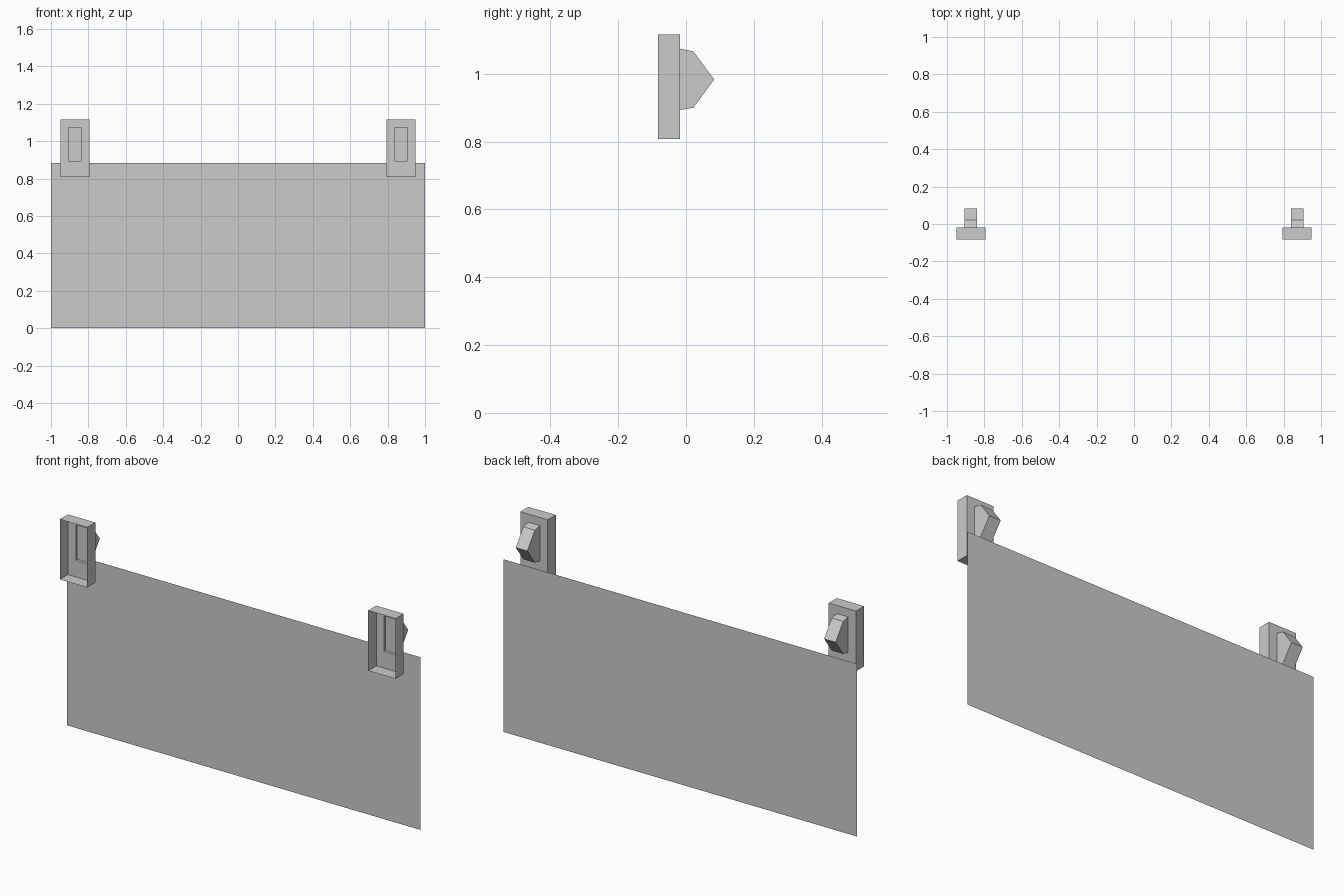
import bpy, bmesh

if "Cube" in bpy.data.objects:
    bpy.data.objects.remove(bpy.data.objects["Cube"])

CX = 0.8725                      # sideways position of each switch
FRONT, BACK = -0.083, -0.018     # depth range of the hollow cover plate


def finish(name, bm, x=0.0):
    mesh = bpy.data.meshes.new(name)
    bm.to_mesh(mesh)
    bm.free()
    obj = bpy.data.objects.new(name, mesh)
    obj.location.x = x
    bpy.context.collection.objects.link(obj)
    return obj


def rect(bm, hw, y, z0, z1):
    """Upright rectangular loop of vertices at depth y."""
    return [bm.verts.new((x, y, z)) for x, z in
            ((hw, z0), (-hw, z0), (-hw, z1), (hw, z1))]


def bridge(bm, a, b):
    """Quads joining two rectangular loops."""
    for i in range(4):
        j = (i + 1) % 4
        bm.faces.new((a[i], a[j], b[j], b[i]))


def cover_plate(name, x):
    # thin shell, open at the front, with a slot in its back wall
    bm = bmesh.new()
    rim = rect(bm, 0.0775, FRONT, 0.808, 1.116)
    wall = rect(bm, 0.0775, BACK, 0.808, 1.116)
    slot = rect(bm, 0.0325, BACK, 0.893, 1.074)
    bridge(bm, rim, wall)
    bridge(bm, wall, slot)
    finish(name, bm, x)


def toggle(name, x):
    # tapered base ending in a horizontal ridge, closed by a shallow inner floor
    bm = bmesh.new()
    hw = 0.0325
    base = rect(bm, hw, BACK, 0.893, 1.074)
    floor = rect(bm, hw, -0.008, 0.8948, 1.072)
    neck = rect(bm, hw, 0.022, 0.900, 1.066)
    bridge(bm, base, floor)
    bridge(bm, floor, neck)
    bm.faces.new(floor[::-1])
    right, left = (bm.verts.new((s * hw, 0.083, 0.983)) for s in (1, -1))
    bm.faces.new((neck[0], neck[1], left, right))
    bm.faces.new((neck[2], neck[3], right, left))
    bm.faces.new((neck[1], neck[2], left))
    bm.faces.new((neck[3], neck[0], right))
    finish(name, bm, x)


# flat panel without thickness
bm = bmesh.new()
bm.faces.new(rect(bm, 1.0, 0.045, 0.0, 0.883))
finish("panel", bm)

# a switch near each end
for side, sign in (("left", -1), ("right", 1)):
    cover_plate(f"cover_plate_{side}", sign * CX)
    toggle(f"toggle_{side}", sign * CX)
